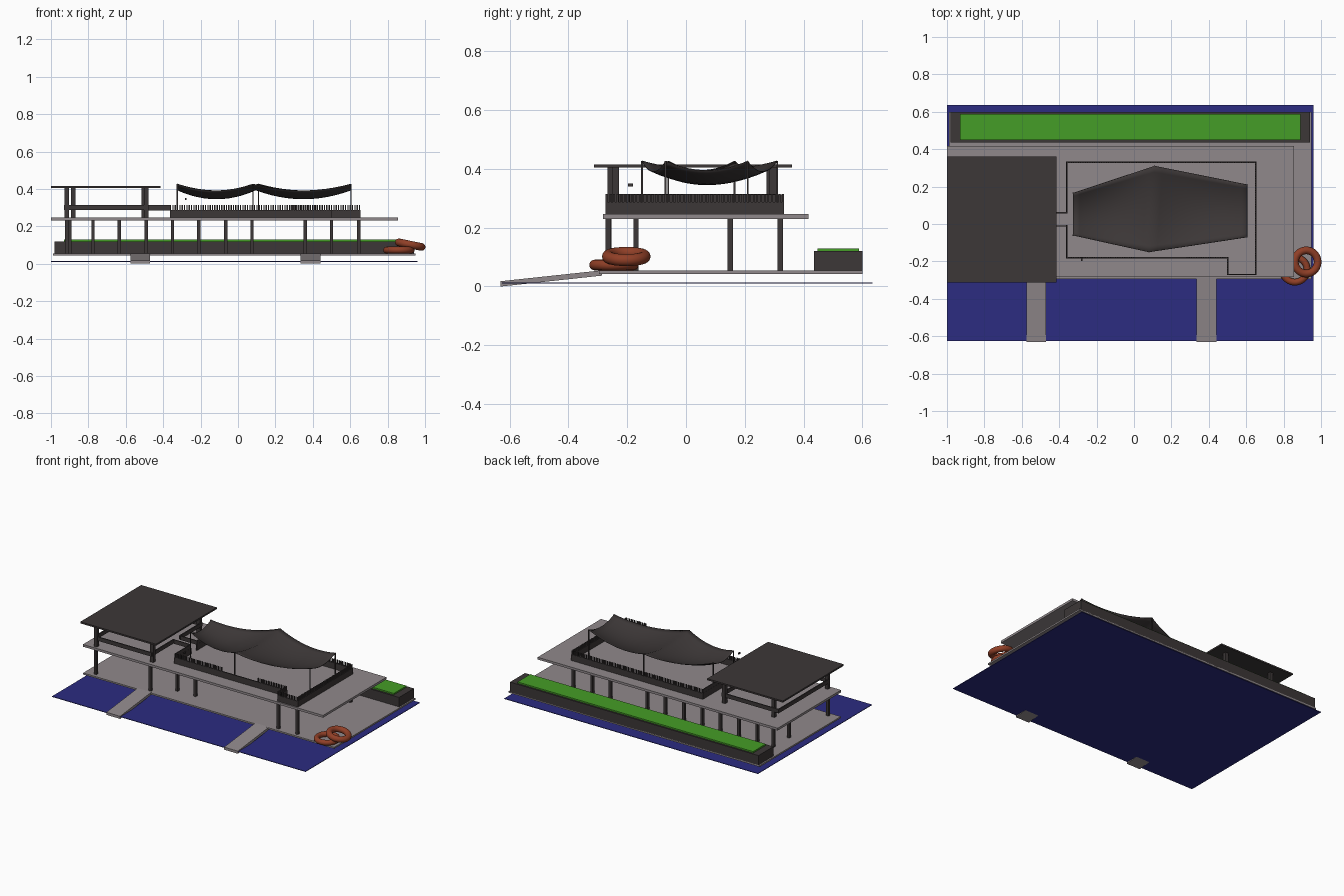
import bpy, bmesh, math

if "Cube" in bpy.data.objects:
    bpy.data.objects.remove(bpy.data.objects["Cube"])


def material(name, rgb):
    m = bpy.data.materials.new(name)
    m.diffuse_color = (*rgb, 1)
    m.use_nodes = True
    m.node_tree.nodes["Principled BSDF"].inputs["Base Color"].default_value = m.diffuse_color
    return m


WATER = material("water", (0.025, 0.025, 0.22))
GRASS = material("grass", (0.06, 0.34, 0.02))
DARK = material("dark", (0.045, 0.038, 0.038))
DECK = material("deck", (0.28, 0.25, 0.26))
ORANGE = material("orange", (0.28, 0.05, 0.02))


def finish(name, bm, mat):
    bmesh.ops.recalc_face_normals(bm, faces=bm.faces)
    me = bpy.data.meshes.new(name)
    bm.to_mesh(me)
    bm.free()
    ob = bpy.data.objects.new(name, me)
    bpy.context.collection.objects.link(ob)
    me.materials.append(mat)
    return ob


def add_box(bm, x0, x1, y0, y1, z0, z1):
    vs = bmesh.ops.create_cube(bm, size=1)["verts"]
    for v in vs:
        v.co = ((x0 + x1) / 2 + v.co.x * (x1 - x0),
                (y0 + y1) / 2 + v.co.y * (y1 - y0),
                (z0 + z1) / 2 + v.co.z * (z1 - z0))


def boxes(name, mat, items):
    bm = bmesh.new()
    for b in items:
        add_box(bm, *b)
    return finish(name, bm, mat)


def posts(name, points, z0, z1, w):
    return boxes(name, DARK, [(x - w, x + w, y - w, y + w, z0, z1) for x, y in points])


def runs(name, path, z0, z1, t):
    """Straight axis-aligned wall pieces along a path."""
    return boxes(name, DARK, [(min(a[0], b[0]) - t, max(a[0], b[0]) + t,
                               min(a[1], b[1]) - t, max(a[1], b[1]) + t, z0, z1)
                              for a, b in zip(path, path[1:])])


def pickets(name, path, z0, z1, w=0.003, step=0.0125):
    pts = []
    for a, b in zip(path, path[1:]):
        n = max(1, round(math.dist(a, b) / step))
        pts += [(a[0] + (b[0] - a[0]) * i / n, a[1] + (b[1] - a[1]) * i / n) for i in range(n)]
    return posts(name, pts, z0, z1, w)


# water, decks and planted strip
boxes("water", WATER, [(-1, 0.96, -0.625, 0.635, 0.010, 0.014)])
boxes("lower_deck", DECK, [(-0.99, 0.95, -0.295, 0.60, 0.043, 0.054)])
boxes("upper_deck", DECK, [(-1, 0.855, -0.283, 0.416, 0.230, 0.246)])
boxes("planter", DARK, [(-0.98, 0.94, 0.435, 0.60, 0.05, 0.12)])
boxes("planter_grass", GRASS, [(-0.93, 0.89, 0.448, 0.588, 0.115, 0.13)])

# sloping gangways
for i, x in enumerate((-0.523, 0.387)):
    ramp = boxes("gangway", DECK, [(x - 0.053, x + 0.053, -0.63, -0.285, 0, 0.018)])
    for v in ramp.data.vertices:
        if v.co.y > -0.4:
            v.co.z += 0.037

# lower columns
cols = [(x, 0.32) for x in (-0.90, -0.775, -0.635, -0.49, -0.35, -0.21,
                            -0.065, 0.075, 0.36, 0.50, 0.645)]
cols += [(-0.90, 0.15), (-0.915, -0.262), (-0.49, -0.265), (-0.35, -0.17),
         (-0.21, -0.17), (0.50, -0.265), (0.645, -0.265)]
posts("lower_columns", cols, 0.054, 0.231, 0.009)

# roofed terrace
boxes("flat_roof", DARK, [(-1, -0.415, -0.312, 0.36, 0.404, 0.415)])
posts("roof_posts", [(-0.915, -0.255), (-0.49, -0.24), (-0.88, 0.285), (-0.505, 0.295)],
      0.245, 0.406, 0.012)
rail = [(-0.49, -0.01), (-0.49, -0.255), (-0.925, -0.255), (-0.925, 0.30),
        (-0.49, 0.30), (-0.49, 0.06)]
runs("terrace_rail", rail, 0.288, 0.315, 0.004)

# sun deck wall with pickets
wall = [(-0.36, 0.06), (-0.36, 0.33), (0.65, 0.33), (0.65, -0.27), (0.50, -0.27),
        (0.50, -0.18), (-0.36, -0.18), (-0.36, -0.01)]
runs("sun_deck_wall", wall, 0.245, 0.288, 0.004)
pickets("sun_deck_pickets", wall[1:6], 0.285, 0.315)
pickets("front_pickets", [(0.50, -0.18), (0.27, -0.18)], 0.285, 0.315)
pickets("front_left_pickets", [(0.0, -0.18), (-0.36, -0.18)], 0.285, 0.315)
runs("passage_rail_front", [(-0.49, -0.01), (-0.36, -0.01), (-0.36, -0.18)], 0.285, 0.313, 0.003)
runs("passage_rail_back", [(-0.49, 0.06), (-0.36, 0.06), (-0.36, 0.33)], 0.285, 0.313, 0.003)
boxes("small_lamp", DARK, [(-0.283, -0.275, -0.198, -0.18, 0.340, 0.351)])

# sagging fabric canopy: three pairs of corners, draped between
front = [(-0.325, -0.06), (0.08, -0.15), (0.605, -0.07)]
back = [(-0.325, 0.165), (0.11, 0.31), (0.605, 0.21)]
bm = bmesh.new()
N, M = 12, 14
rows = []
for i in range(2 * N + 1):
    k = min(i // N, 1)
    s = i / N - k
    f = [front[k][c] * (1 - s) + front[k + 1][c] * s for c in (0, 1)]
    b = [back[k][c] * (1 - s) + back[k + 1][c] * s for c in (0, 1)]
    sx = 4 * s * (1 - s)
    row = []
    for j in range(M + 1):
        t = j / M
        z = 0.428 - 0.036 * sx - (0.032 + 0.012 * sx) * 4 * t * (1 - t)
        row.append(bm.verts.new((f[0] * (1 - t) + b[0] * t, f[1] * (1 - t) + b[1] * t, z)))
    rows.append(row)
for r0, r1 in zip(rows, rows[1:]):
    for j in range(M):
        bm.faces.new((r0[j], r1[j], r1[j + 1], r0[j + 1]))
canopy = finish("canopy", bm, DARK)
for p in canopy.data.polygons:
    p.use_smooth = True
sol = canopy.modifiers.new("thickness", "SOLIDIFY")
sol.thickness = 0.003
posts("canopy_posts", front + back, 0.245, 0.427, 0.003)

# two stacked life rings
for name, loc, tilt, major, minor in (
        ("lower_ring", (0.86, -0.245, 0.073), 0, 0.066, 0.018),
        ("upper_ring", (0.921, -0.203, 0.102), 0.2, 0.062, 0.0205)):
    bpy.ops.mesh.primitive_torus_add(location=loc, rotation=(0, tilt, 0), major_radius=major,
                                     minor_radius=minor, major_segments=40, minor_segments=16)
    ring = bpy.context.object
    ring.name = name
    ring.data.materials.append(ORANGE)
    bpy.ops.object.shade_smooth()
